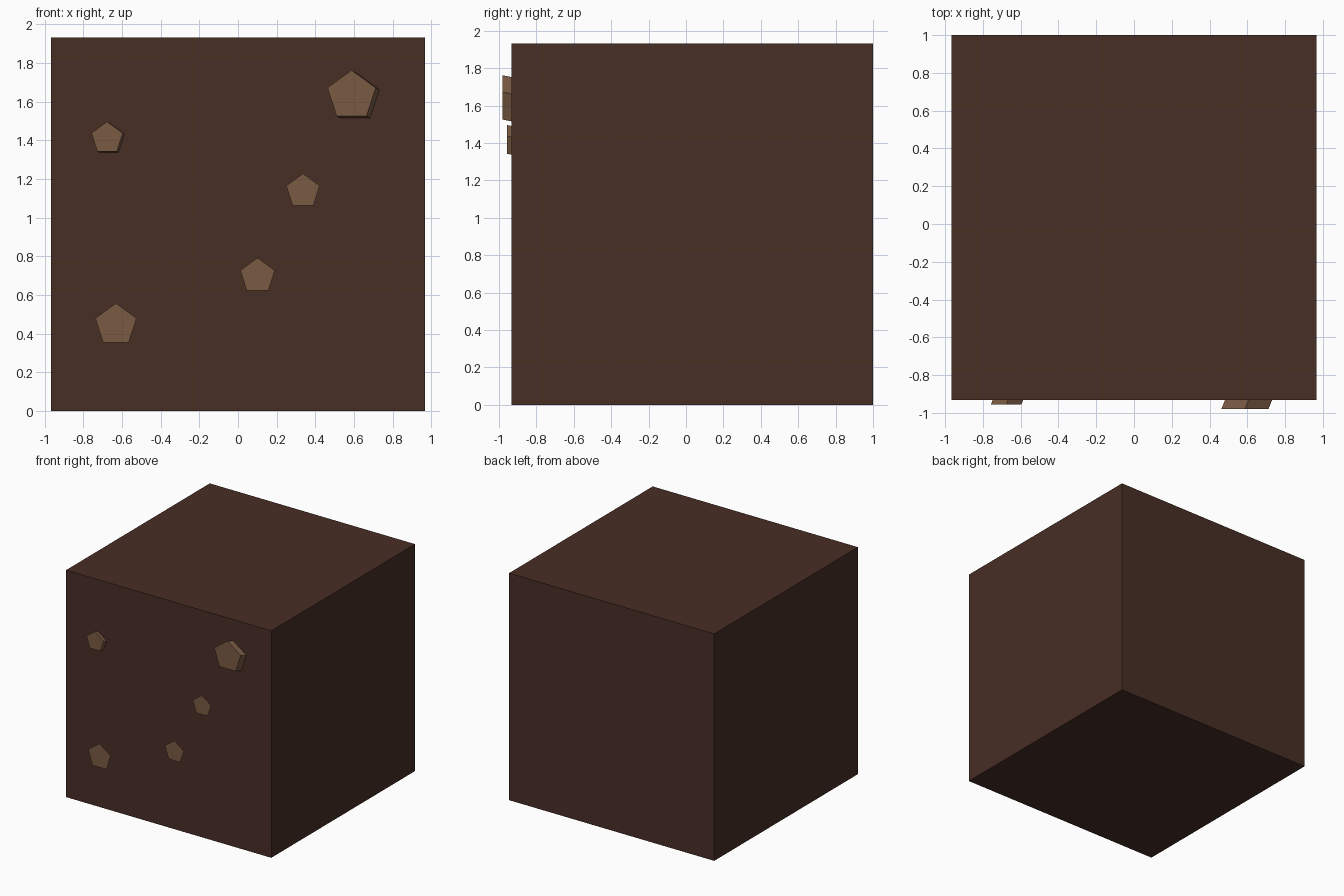
import bpy, bmesh, math

if "Cube" in bpy.data.objects:
    bpy.data.objects.remove(bpy.data.objects["Cube"])


def material(name, srgb):
    m = bpy.data.materials.new(name)
    lin = [(c / 255 / 12.92) if c < 10 else ((c / 255 + 0.055) / 1.055) ** 2.4 for c in srgb]
    m.diffuse_color = (*lin, 1)
    m.use_nodes = True
    m.node_tree.nodes["Principled BSDF"].inputs["Base Color"].default_value = m.diffuse_color
    return m


soil = material("dark brown soil", (72, 46, 37))
stone = material("light brown stone", (122, 91, 68))

SIZE, FRONT = 1.932, -0.932


def add_object(name, bm, mat):
    mesh = bpy.data.meshes.new(name)
    bm.to_mesh(mesh)
    bm.free()
    mesh.materials.append(mat)
    bpy.context.collection.objects.link(bpy.data.objects.new(name, mesh))


def pentagon(name, x, y, z, r, raised=False):
    """Upright pentagon facing -y; raised ones run obliquely back into the block."""
    bm = bmesh.new()
    ring = [bm.verts.new((x + r * math.sin(a), y, z + r * math.cos(a)))
            for a in (-i * math.tau / 5 for i in range(5))]
    face = bm.faces.new(ring)
    face.normal_update()
    if face.normal.y > 0:
        face.normal_flip()
    if raised:
        depth = FRONT + 0.02 - y
        geom = bmesh.ops.extrude_face_region(bm, geom=[face], use_keep_orig=True)["geom"]
        moved = [g for g in geom if isinstance(g, bmesh.types.BMVert)]
        bmesh.ops.translate(bm, verts=moved, vec=(0.4 * depth, depth, -0.2 * depth))
        bmesh.ops.recalc_face_normals(bm, faces=bm.faces)
    add_object(name, bm, stone)


# Main block
bm = bmesh.new()
bmesh.ops.create_cube(bm, size=SIZE)
bmesh.ops.translate(bm, verts=bm.verts, vec=(0, FRONT + SIZE / 2, SIZE / 2))
add_object("soil_block", bm, soil)

# Raised pebbles
pentagon("large_pebble", 0.587, -0.98, 1.631, 0.131, True)
pentagon("small_pebble", -0.677, -0.956, 1.411, 0.085, True)

# Flat pebbles floating just in front of the block
pentagon("flat_pebble_upper", 0.336, -0.965, 1.137, 0.091)
pentagon("flat_pebble_middle", 0.101, -1.0, 0.698, 0.094)
pentagon("flat_pebble_lower", -0.631, -0.962, 0.445, 0.112)
